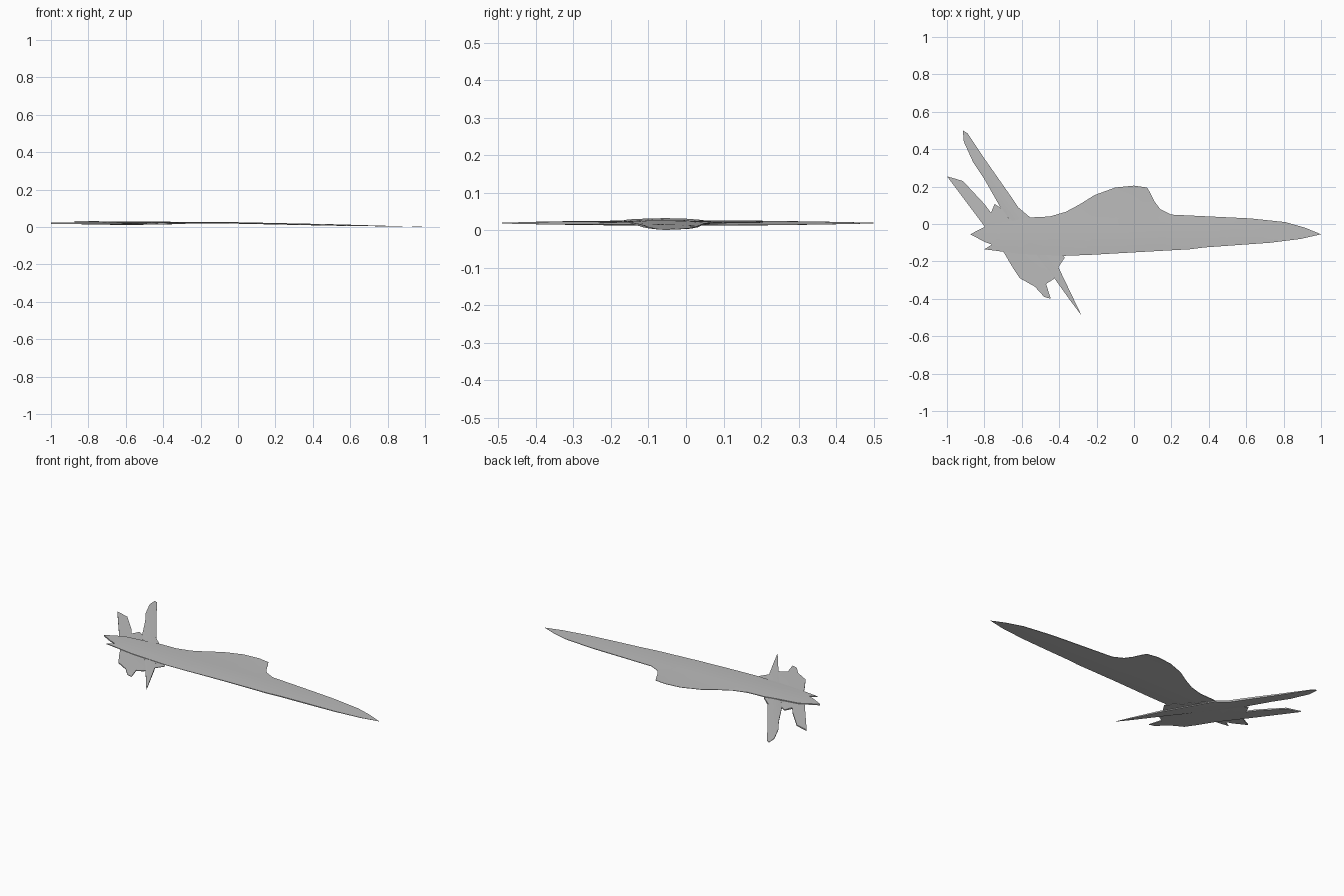
import bpy
import bmesh
from mathutils import Vector

default_cube = bpy.data.objects.get("Cube")
if default_cube:
    bpy.data.objects.remove(default_cube, do_unlink=True)

grey = bpy.data.materials.new("plain grey")
grey.use_nodes = True
grey_value = (0.5, 0.5, 0.5, 1)
grey.diffuse_color = grey_value
grey.node_tree.nodes["Principled BSDF"].inputs["Base Color"].default_value = grey_value


def lens_plate(name, outline, start, end, half_width, middle, half_thickness):
    """Fill an outline, slice it, and swell it into a thin lens around an axis."""
    bm = bmesh.new()
    face = bm.faces.new([bm.verts.new((x, y, 0)) for x, y in outline])
    bmesh.ops.triangulate(bm, faces=[face])

    # Slice along and across the axis so the plate can curve
    start, end = Vector((*start, 0)), Vector((*end, 0))
    along = (end - start).normalized()
    across = Vector((-along.y, along.x, 0))
    cuts = [(start.lerp(end, i / 12), along) for i in range(1, 12)]
    cuts += [(start + across * half_width * i / 3, across) for i in range(-2, 3)]
    for point, normal in cuts:
        bmesh.ops.bisect_plane(bm, geom=bm.verts[:] + bm.edges[:] + bm.faces[:],
                               plane_co=point, plane_no=normal, dist=0.0001)

    # Make a closed solid with an upper and a lower skin
    extruded = bmesh.ops.extrude_face_region(bm, geom=bm.faces[:])
    upper = {v for v in extruded["geom"] if isinstance(v, bmesh.types.BMVert)}
    for v in bm.verts:
        offset = (v.co - start).dot(across) / half_width
        swell = max(0.25, 1 - offset * offset)
        side = 1 if v in upper else -1
        v.co.z = middle(v.co.x) + side * swell * half_thickness(v.co.x, v.co.y)
    bmesh.ops.recalc_face_normals(bm, faces=bm.faces[:])

    mesh = bpy.data.meshes.new(name)
    bm.to_mesh(mesh)
    bm.free()
    mesh.materials.append(grey)
    plate = bpy.data.objects.new(name, mesh)
    bpy.context.collection.objects.link(plate)
    bpy.ops.object.select_all(action="DESELECT")
    plate.select_set(True)
    bpy.context.view_layer.objects.active = plate
    bpy.ops.object.shade_smooth_by_angle()
    return plate


def blade_height(x):
    return 0.022 - (0.021 if x > 0 else 0.007) * x


def blade_thickness(x, y):
    return 0.004 * min(1, max(0.1, (1 - x) * 2))


def guard_thickness(x, y):
    return 0.001 + 0.006 * max(0, 1 - 4 * y * y)


def wing_thickness(x, y):
    return 0.001 + 0.004 * max(0, 1 - 5 * y * y)


# Long blade with a humped back edge and a notched tail
blade_outline = [
    (-.875, -.055), (-.77, 0), (-.635, .02), (-.555, .035), (-.45, .04),
    (-.365, .065), (-.29, .105), (-.21, .155), (-.1, .195), (0, .205),
    (.07, .195), (.085, .17), (.11, .12), (.14, .08), (.2, .05),
    (.62, .03), (.81, .01), (.915, -.02), (1, -.055), (.89, -.08),
    (.73, -.1), (.38, -.125), (.3, -.135), (.03, -.15), (-.235, -.165),
    (-.37, -.17), (-.61, -.16), (-.8, -.135), (-.76, -.11), (-.8, -.095),
]
lens_plate("blade", blade_outline, (-.875, -.055), (1, -.055), .13,
           blade_height, blade_thickness)

# Slender guard crossing under the blade
guard_outline = [
    (-.915, .5), (-.89, .485), (-.8, .35), (-.66, .15), (-.62, .09),
    (-.555, .035), (-.4, -.24), (-.28, -.49), (-.34, -.41), (-.44, -.27),
    (-.715, .09), (-.8, .24), (-.86, .33), (-.91, .44),
]
lens_plate("cross_guard", guard_outline, (-.915, .5), (-.28, -.49), .07,
           lambda x: 0.019, guard_thickness)

# Broad ragged wing beside the guard
wing_outline = [
    (-1, .255), (-.915, .23), (-.8, .107), (-.765, .06), (-.745, .107),
    (-.705, .08), (-.67, .03), (-.55, .02), (-.37, -.18), (-.41, -.24),
    (-.43, -.295), (-.47, -.32), (-.445, -.4), (-.48, -.39), (-.53, -.335),
    (-.61, -.29), (-.65, -.23), (-.7, -.145), (-.82, .015),
]
lens_plate("broad_wing", wing_outline, (-1, .255), (-.445, -.4), .16,
           lambda x: 0.021, wing_thickness)
